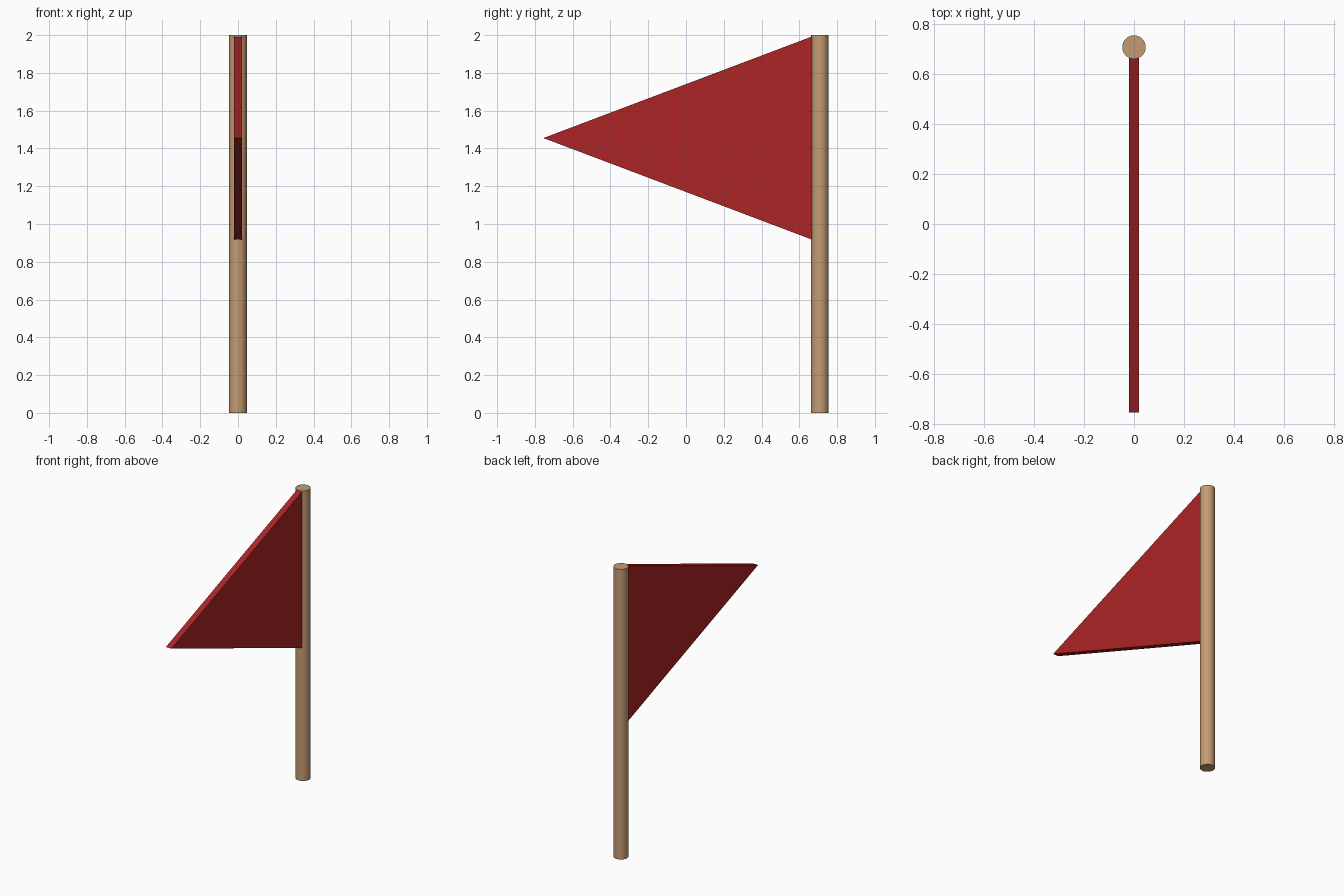
import bpy, bmesh, math

if "Cube" in bpy.data.objects:
    bpy.data.objects.remove(bpy.data.objects["Cube"])


def material(name, color):
    m = bpy.data.materials.new(name)
    m.diffuse_color = (*color, 1)
    m.use_nodes = True
    m.node_tree.nodes["Principled BSDF"].inputs["Base Color"].default_value = m.diffuse_color
    return m


wood = material("tan_wood", (0.55, 0.33, 0.17))
red = material("red_cloth", (0.42, 0.018, 0.019))

# Round pole
bpy.ops.mesh.primitive_cylinder_add(vertices=48, radius=0.047, depth=2, location=(0, 0.708, 1))
pole = bpy.context.object
pole.name = "pole"
pole.data.materials.append(wood)
bpy.ops.object.shade_smooth_by_angle(angle=math.radians(40))

# Triangular pennant: side profile extruded through its thickness
half = 0.021
profile = [(0.668, 0.917), (0.668, 1.993), (-0.755, 1.455)]
bm = bmesh.new()
face = bm.faces.new([bm.verts.new((-half, y, z)) for y, z in profile])
ext = bmesh.ops.extrude_face_region(bm, geom=[face])
verts = [g for g in ext["geom"] if isinstance(g, bmesh.types.BMVert)]
bmesh.ops.translate(bm, verts=verts, vec=(2 * half, 0, 0))
bmesh.ops.recalc_face_normals(bm, faces=bm.faces)
mesh = bpy.data.meshes.new("pennant")
bm.to_mesh(mesh)
bm.free()
mesh.materials.append(red)
pennant = bpy.data.objects.new("pennant", mesh)
bpy.context.collection.objects.link(pennant)
